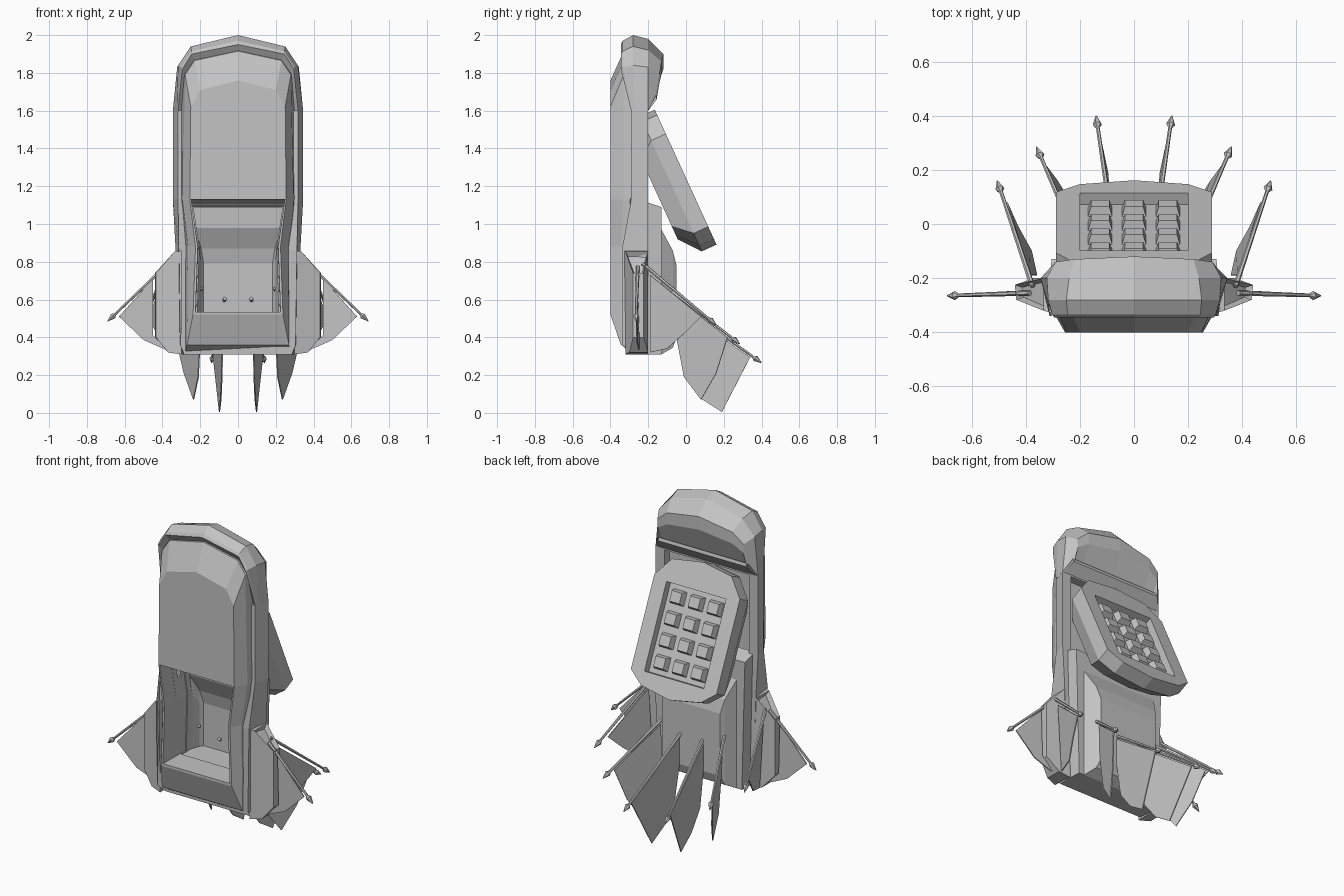
import bpy, bmesh
from mathutils import Vector

if "Cube" in bpy.data.objects:
    bpy.data.objects.remove(bpy.data.objects["Cube"])

grey = bpy.data.materials.new("plain_grey")
grey.use_nodes = True
colour = (0.55, 0.55, 0.55, 1)
grey.diffuse_color = colour
grey.node_tree.nodes["Principled BSDF"].inputs["Base Color"].default_value = colour


def finish(name, bm):
    bmesh.ops.recalc_face_normals(bm, faces=bm.faces)
    mesh = bpy.data.meshes.new(name)
    bm.to_mesh(mesh)
    bm.free()
    mesh.materials.append(grey)
    ob = bpy.data.objects.new(name, mesh)
    bpy.context.collection.objects.link(ob)
    return ob


def skin(name, rings):
    """Join equal closed rings of points and cap both ends."""
    bm = bmesh.new()
    loops = [[bm.verts.new(p) for p in ring] for ring in rings]
    n = len(loops[0])
    for a, b in zip(loops, loops[1:]):
        for i in range(n):
            j = (i + 1) % n
            bm.faces.new((a[i], a[j], b[j], b[i]))
    bm.faces.new(loops[0])
    bm.faces.new(loops[-1][::-1])
    return finish(name, bm)


def mirrored(half):
    return half + [(-x, y, z) for x, y, z in reversed(half) if x > 0]


def layer(y, half):
    return mirrored([(x, y, z) for x, z in half])


def cut(ob, cutter):
    mod = ob.modifiers.new("cut", 'BOOLEAN')
    mod.operation = 'DIFFERENCE'
    mod.solver = 'EXACT'
    mod.object = cutter
    bpy.context.view_layer.objects.active = ob
    bpy.ops.object.modifier_apply(modifier=mod.name)


# Front body: flat face with bevelled sides, domed top and sloping chin
body = skin("front_body", [
    layer(-.40, [(0, 1.76), (.2, 1.71), (.25, 1.62), (.255, 1.13), (.225, .88), (.238, .52)]),
    mirrored([(0, -.33, 1.915), (.23, -.33, 1.865), (.28, -.33, 1.79), (.295, -.33, 1.13),
              (.265, -.345, .88), (.27, -.345, .36)]),
    layer(-.27, [(0, 1.93), (.24, 1.88), (.3, 1.8), (.3, 1.13), (.28, .88), (.28, .315)])])

# Outer shell, flaring backwards and deeper along its lower half
shell = skin("outer_shell", [
    mirrored([(.318, -.29, 1.6), (.318, -.29, 1.13), (.312, -.34, .86),
              (.305, -.34, .36), (.285, -.29, .31)]),
    layer(-.2, [(.345, 1.6), (.345, 1.13), (.33, .86), (.315, .36), (.295, .31)])])

# Hood arching over the top, with a lip overhanging the dome
skin("hood", [
    mirrored([(0, -.315, 1.905), (.23, -.315, 1.855), (.28, -.315, 1.79), (.3, -.28, 1.6)]),
    mirrored([(0, -.345, 1.95), (.245, -.345, 1.9), (.295, -.345, 1.82), (.318, -.29, 1.6)]),
    mirrored([(0, -.335, 1.97), (.245, -.335, 1.915), (.302, -.335, 1.83), (.32, -.288, 1.6)]),
    mirrored([(0, -.28, 2), (.25, -.28, 1.94), (.317, -.28, 1.84), (.325, -.27, 1.6)]),
    mirrored([(0, -.2, 1.98), (.24, -.2, 1.92), (.322, -.2, 1.83), (.345, -.2, 1.6)]),
    mirrored([(0, -.12, 1.9), (.22, -.13, 1.86), (.29, -.14, 1.8), (.305, -.16, 1.68)]),
    mirrored([(0, -.12, 1.82), (.22, -.13, 1.79), (.285, -.14, 1.75), (.3, -.155, 1.66)]),
    mirrored([(0, -.2, 1.62), (.22, -.2, 1.61), (.28, -.2, 1.605), (.335, -.2, 1.6)])])

# Rear housing: wide block and bulging centre
block = skin("rear_block", [
    layer(-.22, [(.31, 1.12), (.29, .31)]),
    layer(-.13, [(.305, 1.09), (.285, .31)])])
bulge = skin("rear_bulge", [
    layer(-.15, [(.25, 1.0), (.25, .31)]),
    layer(-.13, [(.25, .97), (.25, .31)]),
    layer(-.07, [(.212, .86), (.212, .345)]),
    layer(-.05, [(.195, .78), (.195, .4)])])

# Hollow in the front: waisted mouth, then a cavity narrowing into the bulge
mouth = skin("mouth_cutter", [
    layer(-.41, [(.248, 1.132), (.213, .88), (.225, .535)]),
    layer(-.19, [(.245, 1.092), (.21, .88), (.222, .535)])])
cavity = skin("cavity_cutter", [
    layer(-.24, [(.235, 1.085), (.205, .88), (.215, .53)]),
    layer(-.15, [(.235, 1.085), (.205, .88), (.215, .53)]),
    layer(-.145, [(.23, .98), (.205, .86), (.215, .53)]),
    layer(-.09, [(.195, .87), (.195, .8), (.195, .53)]),
    layer(-.07, [(.182, .79), (.182, .7), (.182, .53)])])
# Sunken frame in the back
frame = skin("frame_cutter", [layer(y, [(.285, 1.59), (.285, 1.0)]) for y in (-.25, -.1)])
cut(shell, frame)
for ob in (body, shell, block):
    cut(ob, mouth)
for ob in (shell, block, bulge):
    cut(ob, cavity)

# Tilted keypad hung on the back, drawn in its own plane
origin = Vector((0, -.165, 1.605))
down = Vector((0, .416, -.91))
out = Vector((0, .91, .416))


def on_pad(u, s, d):
    return origin + Vector((u, 0, 0)) + down * s + out * d


def pad_ring(half, d, ku=1, ks=1):
    pts = mirrored([(u * ku, .39 + (s - .39) * ks, d) for u, s in half])
    return [on_pad(*p) for p in pts]


def pad_box(u, s, d, hu, hs):
    return [on_pad(u + a * hu, s + b * hs, d) for a, b in ((-1, -1), (1, -1), (1, 1), (-1, 1))]


outline = [(0, 0), (.2, .03), (.288, .14), (.288, .68), (.2, .75), (0, .785)]
pad = skin("keypad", [pad_ring(outline, 0), pad_ring(outline, -.085),
                      pad_ring(outline, -.175, .85, .72)])
well = skin("well_cutter", [pad_box(0, .415, d, .2, .255) for d in (-.045, .1)])
cut(pad, well)
for helper in (cavity, mouth, frame, well):
    bpy.data.objects.remove(helper)
for col in (-1, 0, 1):
    for row in range(4):
        u, s = col * .125, .23 + .124 * row
        skin("key", [pad_box(u, s, -.05, .046, .042), pad_box(u, s, -.01, .034, .03)])


# Wedge-shaped side pod with a socket sunk in its sloping top
def side_pod(name, m):
    front = [(.3, -.33, .86), (.335, -.32, .855), (.435, -.28, .74), (.435, -.28, .4),
             (.37, -.3, .32), (.3, -.32, .31)]
    back = [(.3, -.2, .86), (.335, -.2, .855), (.44, -.225, .74), (.44, -.225, .4),
            (.37, -.2, .32), (.3, -.2, .31)]
    ob = skin(name, [[(m * x, y, z) for x, y, z in pts] for pts in (front, back)])
    bm = bmesh.new()
    bm.from_mesh(ob.data)
    top = [f for f in bm.faces if f.normal.z > .4 and f.normal.x * m > .4]
    bmesh.ops.inset_region(bm, faces=top, thickness=.015, depth=0)
    sunk = {v for f in top for v in f.verts}
    bmesh.ops.translate(bm, verts=list(sunk), vec=(-.02 * m, 0, -.02))
    bm.to_mesh(ob.data)
    bm.free()


# Spike: thin shaft with an arrow head
def spike(name, root, tip):
    axis = (tip - root).normalized()
    a = axis.orthogonal().normalized()
    b = axis.cross(a)
    length = (tip - root).length
    stations = ((0, .01), (length - .055, .007), (length - .04, .017), (length, .002))
    skin(name, [[root + axis * t + a * (r * c) + b * (r * s)
                 for c, s in ((1, 0), (.5, .87), (-.5, .87), (-1, 0), (-.5, -.87), (.5, -.87))]
                for t, r in stations])


# Web: thin sheet hanging under a spike
def web(name, pts):
    normal = (pts[1] - pts[0]).cross(pts[-1] - pts[0]).normalized() * .003
    skin(name, [[p - normal for p in pts], [p + normal for p in pts]])


fins = {
    "side": [((.385, -.255, .775), (.69, -.265, .485)),
             [(.45, -.26, .71), (.63, -.262, .51), (.5, -.26, .386), (.38, -.25, .333),
              (.36, -.25, .32), (.45, -.25, .41)]],
    "outer": [((.375, -.23, .79), (.505, .16, .465)),
              [(.385, -.19, .73), (.47, .08, .51), (.43, -.01, .42), (.38, -.1, .34),
               (.36, -.19, .32)]],
    "middle": [((.195, -.1, .66), (.36, .285, .365)),
               [(.205, -.05, .61), (.33, .22, .4), (.285, .16, .21), (.235, .08, .07),
                (.21, -.01, .19), (.2, -.05, .4)]],
    "inner": [((.07, -.08, .605), (.14, .4, .265)),
              [(.08, -.05, .565), (.13, .34, .295), (.098, .19, .005), (.09, .08, .075),
               (.085, -.01, .19), (.08, -.05, .4)]],
}
for side, m in (("left", 1), ("right", -1)):
    side_pod(side + "_side_pod", m)
    for label, (ends, sheet) in fins.items():
        root, tip, *edge = [Vector((m * x, y, z)) for x, y, z in (*ends, *sheet)]
        spike(f"{side}_{label}_spike", root, tip)
        web(f"{side}_{label}_web", edge)
